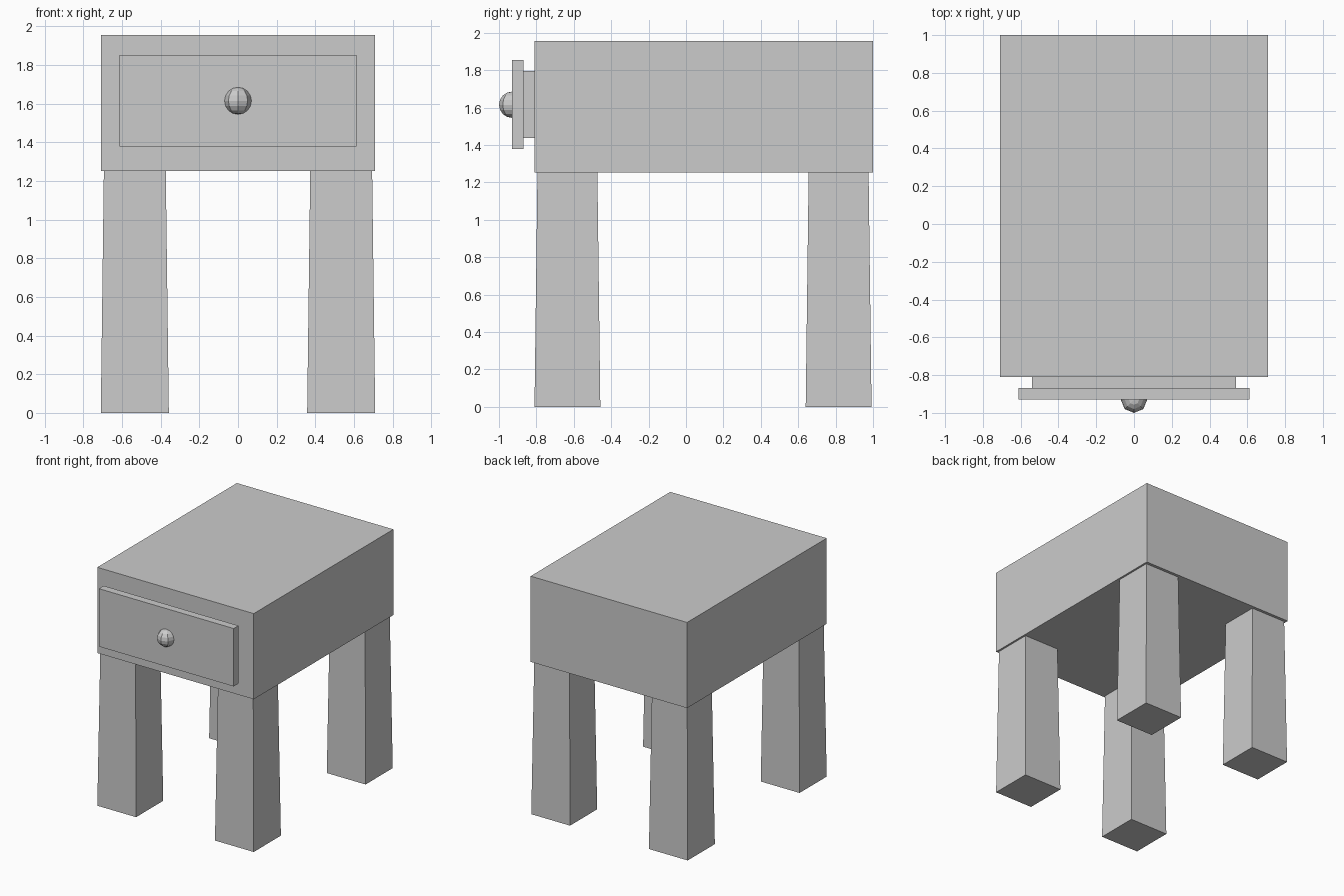
import bpy, bmesh
from math import radians
from mathutils import Matrix

if "Cube" in bpy.data.objects:
    bpy.data.objects.remove(bpy.data.objects["Cube"])


def finish(name, bm):
    bmesh.ops.recalc_face_normals(bm, faces=bm.faces)
    mesh = bpy.data.meshes.new(name)
    bm.to_mesh(mesh)
    bm.free()
    obj = bpy.data.objects.new(name, mesh)
    bpy.context.collection.objects.link(obj)
    return obj


def box(name, lo, hi, top_scale=1.0):
    """Box between two corners; top_scale tapers the upper face."""
    bm = bmesh.new()
    bmesh.ops.create_cube(bm, size=1)
    for v in bm.verts:
        s = top_scale if v.co.z > 0 else 1.0
        v.co.x *= s
        v.co.y *= s
        for i in range(3):
            v.co[i] = (lo[i] + hi[i]) / 2 + v.co[i] * (hi[i] - lo[i])
    return finish(name, bm)


# Solid cabinet body
box("cabinet", (-0.71, -0.81, 1.253), (0.71, 1.0, 1.956))

# Slightly open drawer: box behind, wider front panel
box("drawer_box", (-0.54, -0.87, 1.437), (0.54, -0.75, 1.796))
box("drawer_front", (-0.612, -0.93, 1.378), (0.612, -0.868, 1.853))

# Low-poly round knob
bm = bmesh.new()
bmesh.ops.create_uvsphere(bm, u_segments=8, v_segments=8, radius=0.07,
                          matrix=Matrix.Translation((0, -0.93, 1.615)))
finish("drawer_knob", bm)

# Four legs, tapering towards the top
R = 0.176
for side, x in (("left", -0.534), ("right", 0.534)):
    for end, y in (("front", -0.634), ("back", 0.816)):
        box(f"{end}_{side}_leg", (x - R, y - R, 0), (x + R, y + R, 1.253), 0.91)
